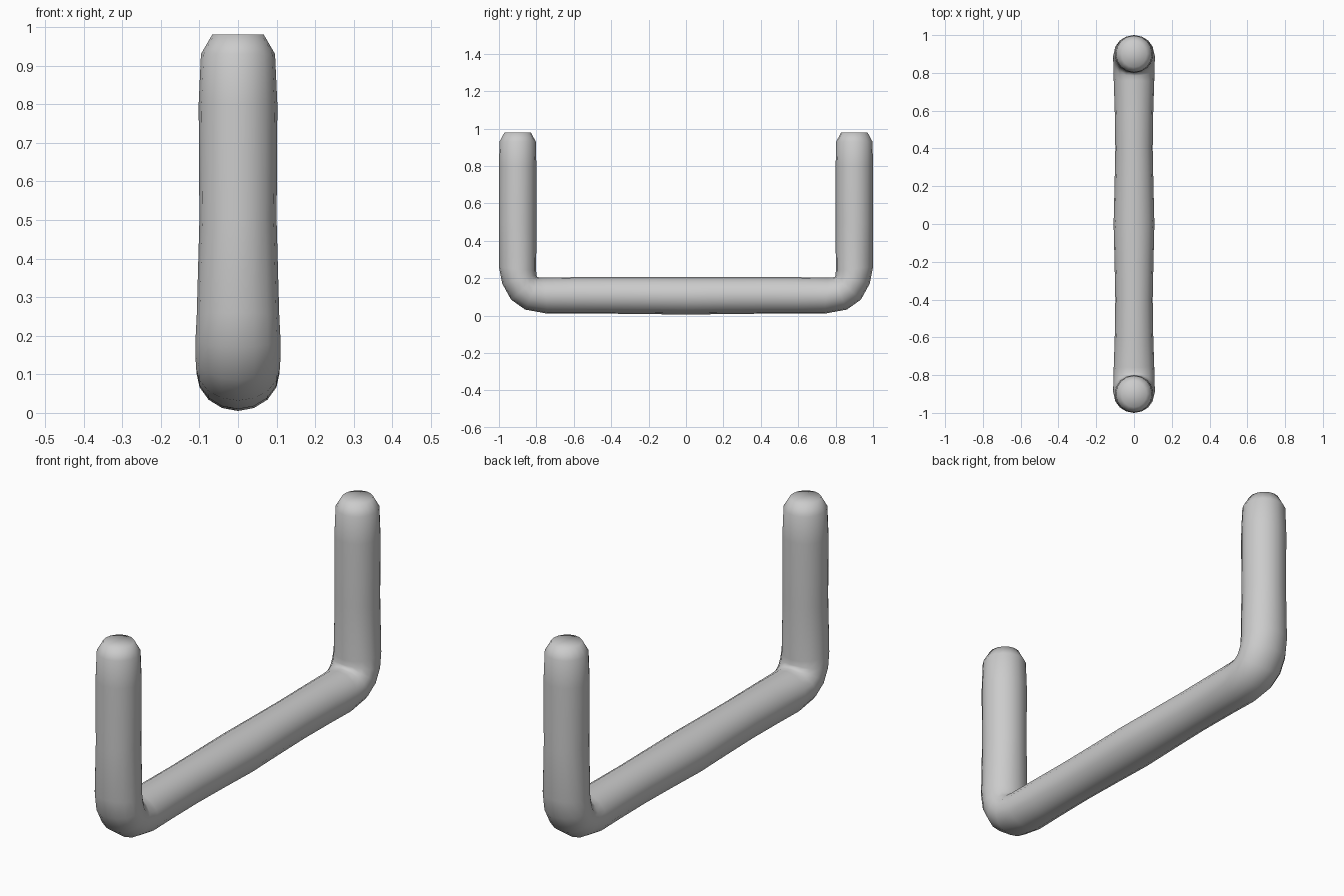
import bpy, bmesh
from math import sin, cos, tau
from mathutils import Vector

if "Cube" in bpy.data.objects:
    bpy.data.objects.remove(bpy.data.objects["Cube"])

SIDES = 16

# Half of the tube: inner (y, z), outer (y, z), half width in x
rings = [
    ((0.00, 0.205), (0.00, 0.005), 0.108),
    ((0.20, 0.205), (0.20, 0.008), 0.103),
    ((0.40, 0.205), (0.40, 0.010), 0.099),
    ((0.60, 0.205), (0.60, 0.010), 0.102),
    ((0.76, 0.203), (0.74, 0.010), 0.107),
    # bend: tight inside, rounded outside
    ((0.785, 0.203), (0.86, 0.032), 0.109),
    ((0.797, 0.208), (0.935, 0.085), 0.110),
    ((0.800, 0.217), (0.982, 0.170), 0.110),
    ((0.801, 0.240), (1.00, 0.260), 0.107),
    # upright
    ((0.80, 0.50), (1.00, 0.50), 0.100),
    ((0.80, 0.80), (1.00, 0.80), 0.102),
    ((0.803, 0.93), (0.997, 0.93), 0.096),
    ((0.830, 0.98), (0.970, 0.98), 0.067),
]

bm = bmesh.new()
loops = []
for inner, outer, w in rings:
    a, b = Vector((0, *inner)), Vector((0, *outer))
    mid, half = (a + b) / 2, (b - a) / 2
    loops.append([bm.verts.new(mid + half * cos(tau * i / SIDES)
                               + Vector((w * sin(tau * i / SIDES), 0, 0)))
                  for i in range(SIDES)])
for p, q in zip(loops, loops[1:]):
    for i in range(SIDES):
        j = (i + 1) % SIDES
        bm.faces.new((p[i], p[j], q[j], q[i]))

# Blunt end cap
tip = bm.verts.new((0, 0.9, 0.977))
for i in range(SIDES):
    bm.faces.new((loops[-1][i], loops[-1][(i + 1) % SIDES], tip))
bmesh.ops.recalc_face_normals(bm, faces=bm.faces)
# The open mid ring can fool the recalculation: the cap must face up
bm.normal_update()
if tip.link_faces[0].normal.z < 0:
    bmesh.ops.reverse_faces(bm, faces=bm.faces)

mesh = bpy.data.meshes.new("bent_tube_handle")
bm.to_mesh(mesh)
bm.free()
handle = bpy.data.objects.new("bent_tube_handle", mesh)
bpy.context.collection.objects.link(handle)
mesh.shade_smooth()

# Mirror to the other half
mirror = handle.modifiers.new("Mirror", 'MIRROR')
mirror.use_axis = (False, True, False)
mirror.use_clip = True
